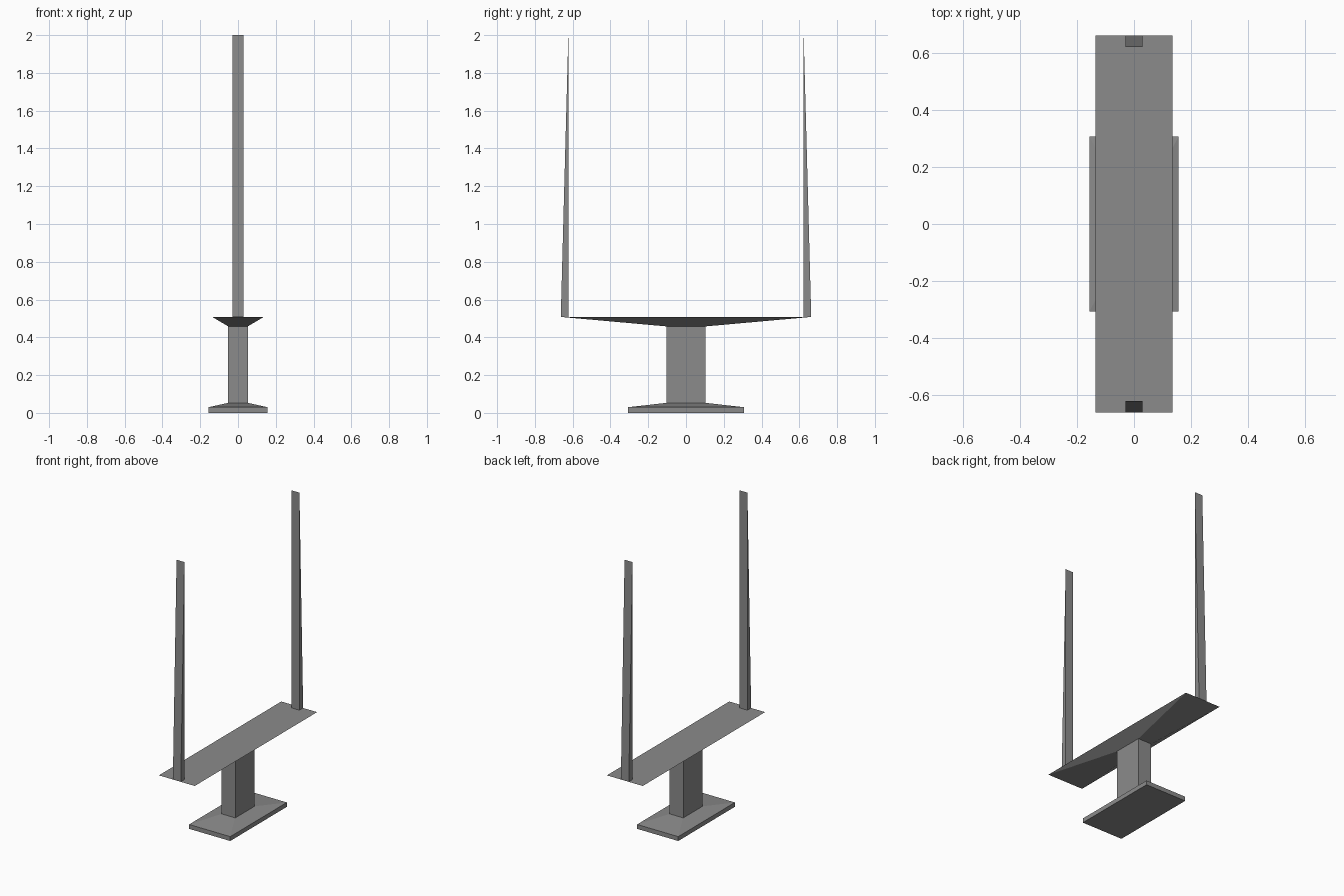
import bpy
import bmesh

if "Cube" in bpy.data.objects:
    bpy.data.objects.remove(bpy.data.objects["Cube"])

# Dark grey finish shared by all parts
dark_grey = bpy.data.materials.new("dark_grey")
dark_grey.diffuse_color = (0.26, 0.26, 0.26, 1.0)
dark_grey.use_nodes = True
dark_grey.node_tree.nodes["Principled BSDF"].inputs["Base Color"].default_value = dark_grey.diffuse_color


def loft(name, rings):
    """Closed solid through stacked rectangles given as (half_x, y_min, y_max, z)."""
    bm = bmesh.new()
    loops = [[bm.verts.new(p) for p in
              ((-hx, y0, z), (hx, y0, z), (hx, y1, z), (-hx, y1, z))]
             for hx, y0, y1, z in rings]
    for a, b in zip(loops, loops[1:]):
        for i in range(4):
            j = (i + 1) % 4
            bm.faces.new((a[i], a[j], b[j], b[i]))
    bm.faces.new(loops[0][::-1])
    bm.faces.new(loops[-1])
    # collapse rectangles of zero depth into a sharp edge
    bmesh.ops.remove_doubles(bm, verts=bm.verts, dist=1e-5)
    bmesh.ops.recalc_face_normals(bm, faces=bm.faces)
    mesh = bpy.data.meshes.new(name)
    bm.to_mesh(mesh)
    bm.free()
    mesh.materials.append(dark_grey)
    obj = bpy.data.objects.new(name, mesh)
    bpy.context.collection.objects.link(obj)
    return obj


# Pedestal: foot slab, sloped shoulder, column, flared crossbar
loft("pedestal_and_crossbar", [(hx, -hy, hy, z) for hx, hy, z in (
    (0.156, 0.307, 0.0),
    (0.156, 0.307, 0.03),
    (0.052, 0.104, 0.053),
    (0.052, 0.104, 0.458),
    (0.136, 0.663, 0.508),
)])

# Uprights: wedges with a vertical inner face, tapering to an edge at the top
posts = loft("upright_posts", [(0.03, 0.623, 0.663, 0.508),
                               (0.03, 0.623, 0.623, 2.0)])
mirror = posts.modifiers.new("mirror", 'MIRROR')
mirror.use_axis = (False, True, False)
mirror.use_mirror_merge = False
